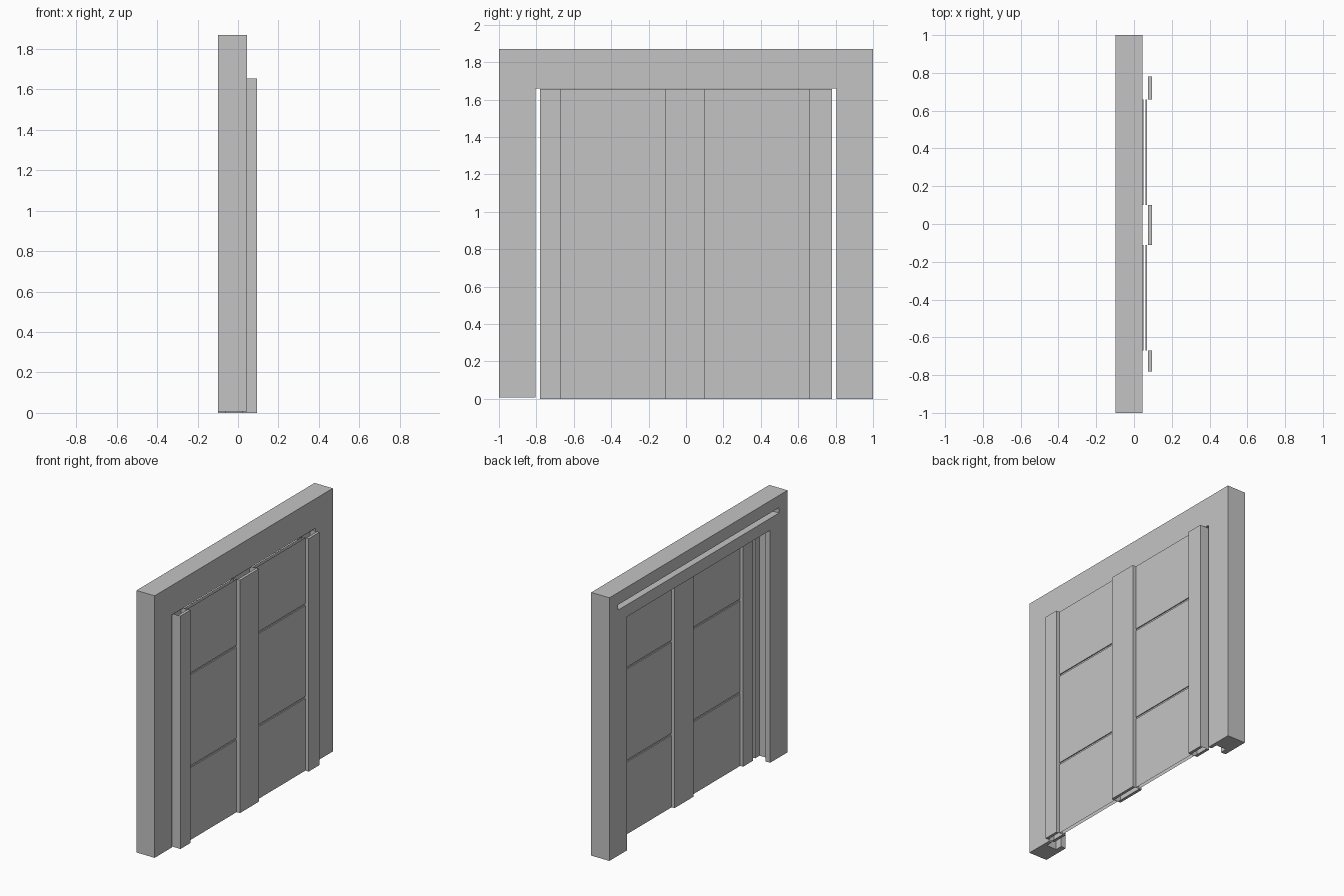
import bpy, bmesh

if "Cube" in bpy.data.objects:
    bpy.data.objects.remove(bpy.data.objects["Cube"])

GREY = bpy.data.materials.new("plain grey")
GREY.diffuse_color = (0.55, 0.55, 0.55, 1)
GREY.use_nodes = True
GREY.node_tree.nodes["Principled BSDF"].inputs["Base Color"].default_value = GREY.diffuse_color


def finish(name, bm):
    me = bpy.data.meshes.new(name)
    bm.to_mesh(me)
    bm.free()
    ob = bpy.data.objects.new(name, me)
    bpy.context.collection.objects.link(ob)
    me.materials.append(GREY)
    return ob


def box(name, x, y, z):
    bm = bmesh.new()
    bmesh.ops.create_cube(bm, size=1)
    for v in bm.verts:
        v.co = [(r[0] + r[1]) / 2 + c * (r[1] - r[0]) for r, c in zip((x, y, z), v.co)]
    return finish(name, bm)


def quad(bm, pts):
    bm.faces.new([bm.verts.new(p) for p in pts])


def cut(target, name, x, y, z):
    c = box(name, x, y, z)
    c.hide_render = True
    c.hide_viewport = True
    c.display_type = 'WIRE'
    m = target.modifiers.new(name, 'BOOLEAN')
    m.operation = 'DIFFERENCE'
    m.solver = 'EXACT'
    m.object = c


# Wall with doorway, guide channels in both jambs and a slot high on the back
wall = box("wall", (-0.098, 0.045), (-1, 1), (0, 1.87))
cut(wall, "doorway_cutter", (-0.3, 0.3), (-0.805, 0.805), (-0.1, 1.66))
for side, s in (("left", -1), ("right", 1)):
    ys = sorted((s * 0.79, s * 0.855))
    cut(wall, side + "_channel_cutter", (-0.06, 0.02), ys, (-0.1, 1.66))
cut(wall, "slot_cutter", (-0.3, 0.02), (-0.905, 0.905), (1.745, 1.783))
cut(wall, "short_leg_cutter", (-0.3, 0.3), (-1.2, -0.78), (-0.1, 0.008))

TOP = 1.655
BACK, FRONT = 0.02, 0.094


# Door posts: hollow, with end strips front and back and an open middle
def post(name, y0, y1):
    bm = bmesh.new()
    loop = [(FRONT, y0), (FRONT, y1), (BACK, y1), (BACK, y0)]
    for (xa, ya), (xb, yb) in zip(loop, loop[1:] + loop[:1]):
        quad(bm, [(xa, ya, 0), (xb, yb, 0), (xb, yb, TOP), (xa, ya, TOP)])
    for xa, xb in ((0.074, FRONT), (BACK, 0.04)):
        quad(bm, [(xa, y0, TOP), (xb, y0, TOP), (xb, y1, TOP), (xa, y1, TOP)])
        quad(bm, [(xa, y1, 0), (xb, y1, 0), (xb, y0, 0), (xa, y0, 0)])
    finish(name, bm)


post("left_post", -0.78, -0.67)
post("middle_post", -0.112, 0.1)
post("right_post", 0.66, 0.78)


# Door panels: front and back sheets, each with two horizontal grooves
def panel(name, y0, y1):
    bm = bmesh.new()
    for face, groove in ((0.068, 0.061), (0.043, 0.05)):
        prof = [(face, 0)]
        for z in (0.52, 1.18):
            prof += [(face, z - 0.007), (groove, z - 0.007),
                     (groove, z + 0.007), (face, z + 0.007)]
        prof.append((face, TOP))
        ya, yb = (y0, y1) if face > groove else (y1, y0)
        for (xa, za), (xb, zb) in zip(prof, prof[1:]):
            quad(bm, [(xa, ya, za), (xa, yb, za), (xb, yb, zb), (xb, ya, zb)])
    finish(name, bm)


panel("left_panel", -0.67, -0.112)
panel("right_panel", 0.1, 0.66)
